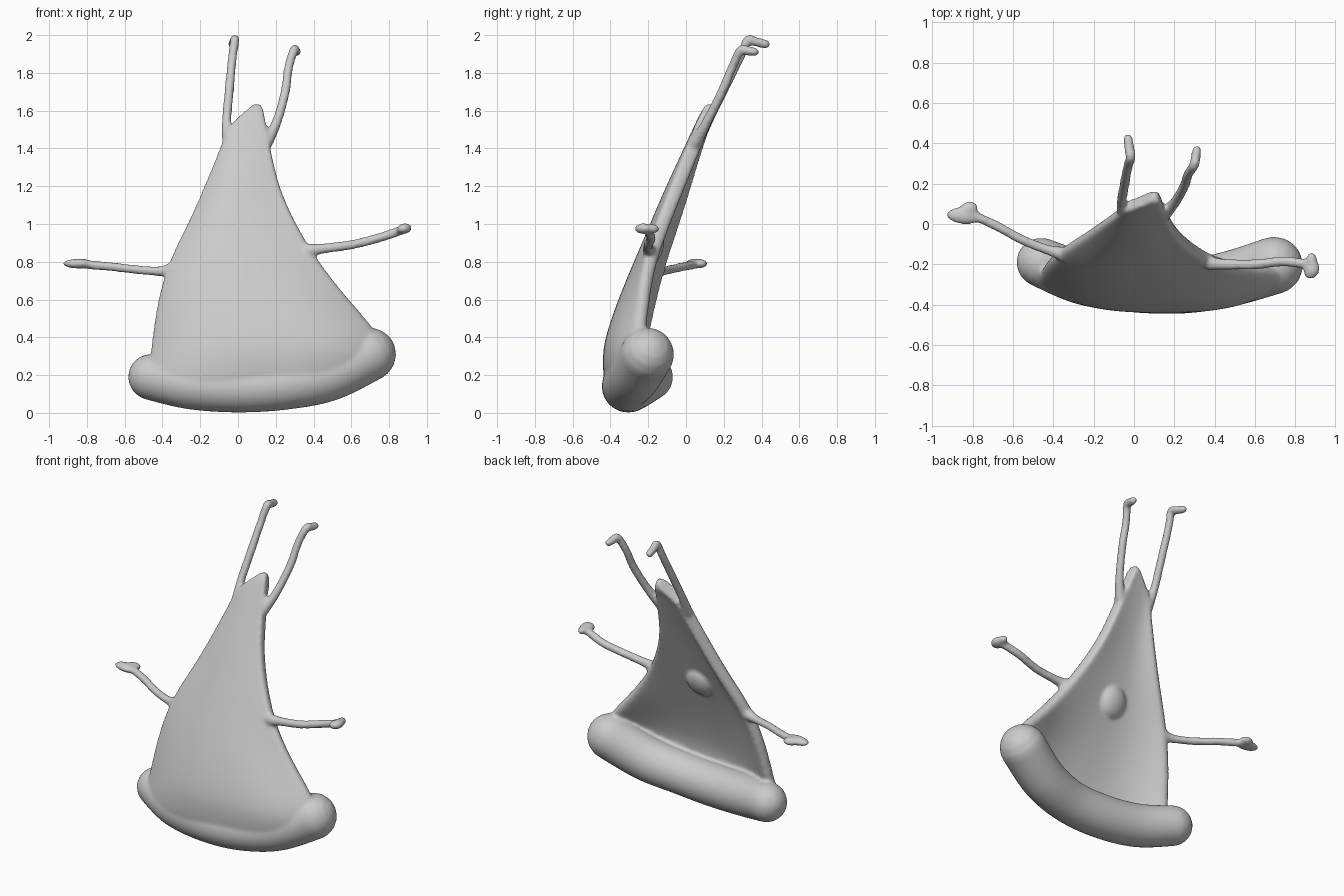
import bpy, bmesh, math
from mathutils import Vector

if "Cube" in bpy.data.objects:
    bpy.data.objects.remove(bpy.data.objects["Cube"])


def finish(name, bm):
    bmesh.ops.recalc_face_normals(bm, faces=bm.faces)
    me = bpy.data.meshes.new(name)
    bm.to_mesh(me)
    bm.free()
    ob = bpy.data.objects.new(name, me)
    bpy.context.collection.objects.link(ob)
    return ob


def spline(pts, t):
    # Catmull-Rom interpolation of (x, y, z, radius) points
    i = min(int(t), len(pts) - 2)
    f = t - i
    a, b, c, d = (Vector(pts[max(0, min(len(pts) - 1, k))]) for k in (i - 1, i, i + 1, i + 2))
    return 0.5 * (2 * b + (c - a) * f + (2 * a - 5 * b + 4 * c - d) * f * f
                  + (3 * b - a - 3 * c + d) * f ** 3)


def tube(name, pts, sides=20, steps=8):
    # round-ended tube along a smooth path
    n = (len(pts) - 1) * steps
    P = [spline(pts, k / steps) for k in range(n + 1)]
    C = [p.to_3d() for p in P]
    rings = []
    for k in range(n + 1):
        tan = (C[min(k + 1, n)] - C[max(k - 1, 0)]).normalized()
        rings.append((C[k], tan, P[k].w))
    c0, t0, r0 = rings[0]
    c1, t1, r1 = rings[-1]
    arc = [math.radians(a) for a in (15, 35, 55, 75, 88)]
    head = [(c0 - t0 * r0 * math.sin(a), t0, r0 * math.cos(a)) for a in reversed(arc)]
    tail = [(c1 + t1 * r1 * math.sin(a), t1, r1 * math.cos(a)) for a in arc]
    bm = bmesh.new()
    loops, side = [], None
    for c, t, r in head + rings + tail:
        if side is None:
            side = t.orthogonal()
        side = (side - t * side.dot(t)).normalized()
        up = t.cross(side)
        loops.append([bm.verts.new(c + r * (side * math.cos(2 * math.pi * j / sides)
                                            + up * math.sin(2 * math.pi * j / sides)))
                      for j in range(sides)])
    for A, B in zip(loops, loops[1:]):
        for j in range(sides):
            bm.faces.new((A[j], A[(j + 1) % sides], B[(j + 1) % sides], B[j]))
    bm.faces.new(loops[0])
    bm.faces.new(loops[-1])
    return finish(name, bm)


def blob(name, loc, size, rot=(0, 0, 0)):
    bpy.ops.mesh.primitive_uv_sphere_add(segments=20, ring_count=12, radius=1, location=loc, rotation=rot)
    ob = bpy.context.object
    ob.name, ob.scale = name, size
    return ob


# Bowed wedge: z, left edge x/y, right edge x/y, middle y, bow exponent
rows = [(0.13, -0.46, -0.26, 0.60, -0.28, -0.39, 3.0),
        (0.20, -0.48, -0.25, 0.70, -0.27, -0.40, 3.0),
        (0.30, -0.46, -0.23, 0.77, -0.25, -0.405, 3.0),
        (0.40, -0.45, -0.21, 0.76, -0.23, -0.39, 2.8),
        (0.60, -0.42, -0.17, 0.575, -0.21, -0.32, 2.5),
        (0.80, -0.36, -0.12, 0.42, -0.19, -0.235, 2.4),
        (1.00, -0.25, -0.05, 0.30, -0.12, -0.15, 2.4),
        (1.20, -0.16, 0.01, 0.21, -0.04, -0.065, 2.4),
        (1.40, -0.08, 0.065, 0.17, 0.04, 0.03, 2.4),
        (1.51, -0.045, 0.09, 0.145, 0.085, 0.08, 2.4),
        (1.57, 0.03, 0.115, 0.14, 0.115, 0.11, 2.4),
        (1.635, 0.095, 0.145, 0.115, 0.145, 0.145, 2.4)]
bm = bmesh.new()
cols = 16
grid = []
for z, xl, yl, xr, yr, ym, power in rows:
    line = []
    for j in range(cols + 1):
        s = j / cols
        bow = 1 - abs(2 * s - 1) ** power
        edge = yl + (yr - yl) * s
        line.append(bm.verts.new((xl + (xr - xl) * s, edge + (ym - edge) * bow, z)))
    grid.append(line)
for A, B in zip(grid, grid[1:]):
    for j in range(cols):
        bm.faces.new((A[j], A[j + 1], B[j + 1], B[j]))
wedge = finish("wedge_body", bm)
sol = wedge.modifiers.new("thickness", 'SOLIDIFY')
sol.thickness, sol.offset = 0.075, 0
sub = wedge.modifiers.new("smooth", 'SUBSURF')
sub.levels = 2

# Thick rolled crust along the bottom
crust = tube("crust", [(-0.46, -0.19, 0.19, 0.122), (-0.25, -0.27, 0.15, 0.131),
                       (0.0, -0.305, 0.135, 0.133), (0.25, -0.31, 0.15, 0.133),
                       (0.48, -0.27, 0.20, 0.138), (0.695, -0.205, 0.31, 0.142)], 32)

# Arms and bent legs
parts = [wedge, crust,
         tube("left_arm", [(-0.34, -0.15, 0.76, 0.04), (-0.42, -0.13, 0.75, 0.026), (-0.55, -0.08, 0.76, 0.024),
                           (-0.68, -0.01, 0.775, 0.024), (-0.80, 0.045, 0.785, 0.024)]),
         tube("right_arm", [(0.38, -0.195, 0.86, 0.036), (0.45, -0.20, 0.87, 0.027), (0.6, -0.2, 0.89, 0.025),
                            (0.74, -0.185, 0.925, 0.025), (0.86, -0.2, 0.965, 0.025)]),
         tube("left_leg", [(-0.05, 0.06, 1.43, 0.035), (-0.06, 0.115, 1.54, 0.026), (-0.045, 0.205, 1.72, 0.025),
                           (-0.03, 0.285, 1.88, 0.024), (-0.017, 0.327, 1.973, 0.025),
                           (-0.022, 0.37, 1.964, 0.025), (-0.03, 0.422, 1.952, 0.024)]),
         tube("right_leg", [(0.15, 0.05, 1.43, 0.035), (0.205, 0.11, 1.54, 0.026), (0.25, 0.19, 1.70, 0.025),
                            (0.268, 0.245, 1.83, 0.024), (0.297, 0.29, 1.92, 0.025),
                            (0.305, 0.325, 1.917, 0.025), (0.31, 0.365, 1.912, 0.023)])]

# Flat hands, with thumbs, and the bump on the back
parts += [blob("left_hand", (-0.845, 0.04, 0.79), (0.085, 0.042, 0.026), (0, 0, -0.1)),
          blob("left_thumb", (-0.82, 0.07, 0.79), (0.05, 0.042, 0.025), (0, 0, 0.5)),
          blob("right_hand", (0.88, -0.225, 0.975), (0.04, 0.05, 0.028), (0, -0.2, -0.3)),
          blob("right_thumb", (0.88, -0.18, 0.975), (0.028, 0.04, 0.026), (0, -0.2, 0)),
          blob("back_bump", (0.02, -0.175, 0.86), (0.09, 0.05, 0.10), (-0.4, 0, 0))]

# Fuse into one soft sculpted figure
bpy.ops.object.select_all(action='DESELECT')
for ob in parts:
    ob.select_set(True)
bpy.context.view_layer.objects.active = wedge
bpy.ops.object.convert(target='MESH')
bpy.ops.object.join()
figure = bpy.context.object
figure.name = "slice_figure"
rem = figure.modifiers.new("fuse", 'REMESH')
rem.mode, rem.voxel_size, rem.use_smooth_shade = 'VOXEL', 0.011, True
smo = figure.modifiers.new("soften", 'SMOOTH')
smo.factor, smo.iterations = 0.5, 6
bpy.ops.object.convert(target='MESH')
bpy.ops.object.shade_smooth()
